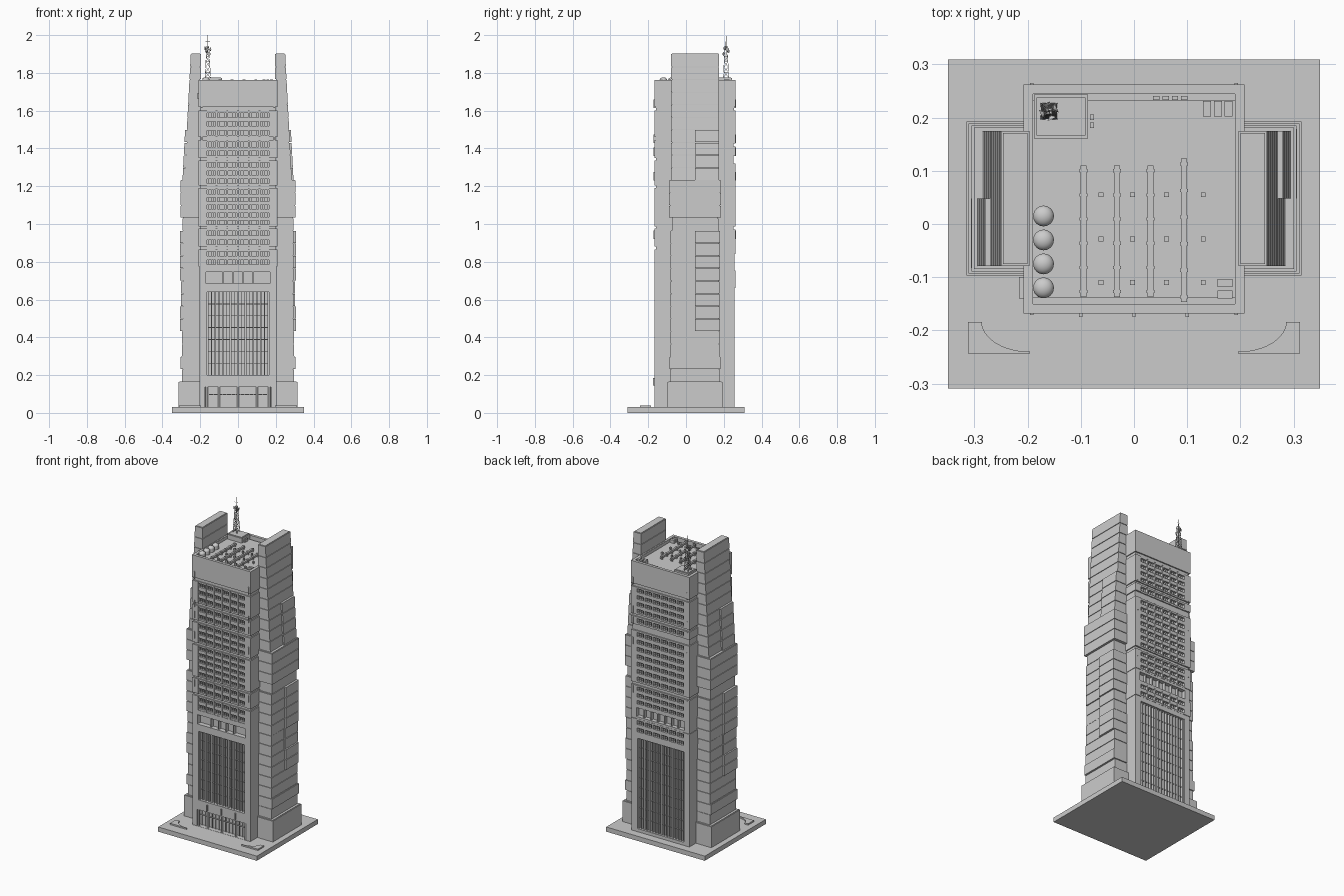
import bpy, bmesh, math
from mathutils import Vector, Matrix

if "Cube" in bpy.data.objects:
    bpy.data.objects.remove(bpy.data.objects["Cube"])

FACE = {-1: -0.168, 1: 0.262}      # facade planes: front, back


def finish(bm, name, smooth=False):
    bmesh.ops.recalc_face_normals(bm, faces=bm.faces)
    me = bpy.data.meshes.new(name)
    bm.to_mesh(me)
    bm.free()
    ob = bpy.data.objects.new(name, me)
    bpy.context.collection.objects.link(ob)
    if smooth:
        bpy.context.view_layer.objects.active = ob
        ob.select_set(True)
        bpy.ops.object.shade_smooth_by_angle()
        ob.select_set(False)
    return ob


def box(bm, x0, x1, y0, y1, z0, z1, x1_top=None):
    # box whose outer x face may lean
    t = x1 if x1_top is None else x1_top
    v = [bm.verts.new(p) for p in (
        (x0, y0, z0), (x1, y0, z0), (x1, y1, z0), (x0, y1, z0),
        (x0, y0, z1), (t, y0, z1), (t, y1, z1), (x0, y1, z1))]
    for f in ((0, 3, 2, 1), (4, 5, 6, 7), (0, 1, 5, 4), (1, 2, 6, 5), (2, 3, 7, 6), (3, 0, 4, 7)):
        bm.faces.new([v[i] for i in f])


def panel(bm, s, x0, x1, z0, z1, d0=0.0, d1=0.032):
    # box on facade s, from depth d0 to d1 behind the facade plane
    a, b = FACE[s] - s * d0, FACE[s] - s * d1
    box(bm, x0, x1, min(a, b), max(a, b), z0, z1)


def rod(bm, p, q, r, n=4, r2=None):
    p, q = Vector(p), Vector(q)
    d = q - p
    m = Matrix.Translation((p + q) / 2) @ d.to_track_quat('Z', 'Y').to_matrix().to_4x4()
    bmesh.ops.create_cone(bm, cap_ends=True, segments=n, radius1=r, radius2=r if r2 is None else r2,
                          depth=d.length, matrix=m)


def corners(bm, s, z0, z1, inner=0.17, outer=0.208, d=0.0):
    panel(bm, s, inner, outer, z0, z1, d, 0.1)
    panel(bm, s, -outer, -inner, z0, z1, d, 0.1)


# base plate and tower core
bm = bmesh.new()
box(bm, -0.35, 0.35, -0.309, 0.309, 0, 0.03)
finish(bm, "base_plate")
bm = bmesh.new()
box(bm, -0.198, 0.198, FACE[-1] + 0.03, FACE[1] - 0.03, 0.03, 1.742)
finish(bm, "tower_core")

# crown: plain band and parapet ring
bm = bmesh.new()
for s in (-1, 1):
    panel(bm, s, -0.208, 0.208, 1.62, 1.762, 0, 0.018)
    box(bm, min(s * 0.19, s * 0.208), max(s * 0.19, s * 0.208), FACE[-1] + 0.018, FACE[1] - 0.018, 1.62, 1.762)
    panel(bm, s, -0.202, 0.202, 1.6, 1.62, 0.008, 0.1)
finish(bm, "roof_parapet")


def windows(bm, s, z0, z1, rows, bays=6):
    # window group: corner blocks, spandrels, bay piers and thin mullions
    corners(bm, s, z0, z1)
    h = (z1 - z0) / rows
    for i in range(rows + 1):
        zc = z0 + i * h
        panel(bm, s, -0.172, 0.172, max(z0, zc - h * 0.24), min(z1, zc + h * 0.24), 0.003)
    w = 0.34 / bays
    for i in range(bays + 1):
        xc = -0.17 + i * w
        panel(bm, s, xc - 0.005, xc + 0.005, z0, z1)
        if i < bays:
            for k in (1, 2, 3):
                xm = xc + k * w / 4
                panel(bm, s, xm - 0.001, xm + 0.001, z0, z1, 0.009)


GROUPS = {
    -1: [(0.775, 0.865, 2), (0.88, 0.975, 2), (0.988, 1.19, 5), (1.205, 1.335, 3), (1.35, 1.445, 2), (1.46, 1.6, 3)],
    1: [(0.66, 0.755, 2), (0.84, 0.97, 3), (0.988, 1.32, 7), (1.36, 1.41, 1), (1.425, 1.6, 4)]}
for s, label in ((-1, "front"), (1, "back")):
    bm = bmesh.new()
    prev = None
    for z0, z1, n in GROUPS[s]:
        windows(bm, s, z0, z1, n)
        if prev and z0 - prev < 0.05:      # recessed joint between groups
            panel(bm, s, -0.202, 0.202, prev, z0, 0.01, 0.1)
        prev = z1
    finish(bm, label + "_window_groups")


def opening(bm, s, z0, z1, a, b, half, d=0.0):
    # wall from z0 to z1 with an opening a..b
    panel(bm, s, -half - 0.002, half + 0.002, z0, a, d)
    panel(bm, s, -half - 0.002, half + 0.002, b, z1, d)
    corners(bm, s, z0, z1, half, 0.205, d)


def atrium(bm, s, z0, z1, half, fins):
    # tall glazing with fins and transoms
    for i in range(fins + 1):
        x = -half + 2 * half * i / fins
        w = 0.0045 if i % 2 == 0 else 0.002
        panel(bm, s, x - w, x + w, z0, z1, 0.012)
    n = round((z1 - z0) / 0.062)
    for i in range(1, n):
        z = z0 + (z1 - z0) * i / n
        panel(bm, s, -half, half, z - 0.002, z + 0.002, 0.02)


bm = bmesh.new()
opening(bm, -1, 0.66, 0.775, 0.685, 0.745, 0.17)
for x in (-0.08, -0.027, 0.027, 0.08):
    panel(bm, -1, x - 0.003, x + 0.003, 0.685, 0.745, 0.006)
opening(bm, -1, 0.165, 0.66, 0.2, 0.64, 0.163)
opening(bm, -1, 0.03, 0.165, 0.031, 0.137, 0.175)
finish(bm, "front_lower_wall")
bm = bmesh.new()
atrium(bm, -1, 0.2, 0.64, 0.16, 16)
finish(bm, "front_atrium_glazing")

bm = bmesh.new()
opening(bm, 1, 0.755, 0.84, 0.768, 0.825, 0.17, 0.004)
for i in range(1, 7):
    x = -0.17 + i * 0.34 / 7
    panel(bm, 1, x - 0.003, x + 0.003, 0.768, 0.825, 0.008)
opening(bm, 1, 0.03, 0.66, 0.05, 0.63, 0.165, 0.004)
finish(bm, "back_lower_wall")
bm = bmesh.new()
atrium(bm, 1, 0.05, 0.63, 0.163, 16)
finish(bm, "back_atrium_glazing")

# entrance columns, doors and wall lamps
bm = bmesh.new()
for x in (-0.165, -0.1, 0, 0.1, 0.165):
    rod(bm, (x, -0.161, 0.03), (x, -0.161, 0.138), 0.006, 16)
finish(bm, "entrance_columns", True)
bm = bmesh.new()
for i in range(14):
    x = -0.156 + i * 0.024
    panel(bm, -1, x - 0.0015, x + 0.0015, 0.03, 0.137, 0.024)
panel(bm, -1, -0.17, 0.17, 0.095, 0.099, 0.022)
for x in (-0.1, 0, 0.1):
    panel(bm, -1, x - 0.003, x + 0.003, 0.145, 0.185, -0.007, 0.003)
finish(bm, "entrance_doors_and_lamps")

# narrow corner vents
bm = bmesh.new()
for z in (0.92, 1.23, 1.36, 1.43, 1.615):
    for x in (-0.192, 0.192):
        for s in (-1, 1):
            panel(bm, s, x - 0.003, x + 0.003, z, z + 0.045, -0.003, 0.01)
box(bm, -0.216, -0.205, -0.14, -0.1, 1.665, 1.69)
finish(bm, "corner_vents")


# stacked stone slabs of the side wings: (slabs, outer x front half, outer x back half, y grow)
LEVELS = [(3, .305, .305, .01), (1, .295, .295, -.004), (4, .296, .306, .004), (2, .293, .301, .002),
          (2, .296, .306, .004), (2, .297, .297, .004), (1, .304, .304, .008), (1, .296, .296, .005)]


def wing(name):
    bm = bmesh.new()
    yc, h = 0.048, 1 / 15

    def slab(z0, z1, xf, xb, ya, lean=0.0):
        y0, y1, g = yc - 0.127 - ya, yc + 0.127 + ya, 0.0035
        box(bm, 0.196, xf, y0, yc, z0, z1 - g, xf - lean)
        box(bm, 0.196, xb, yc, y1, z0, z1 - g, xb - lean)
        box(bm, 0.2, min(xf, xb) - lean - 0.004, y0 + 0.004, y1 - 0.004, z1 - g, z1)
    for k in range(10):                    # leaning upper slabs
        z1 = 1.9 - k * h
        xo = 0.25 + 0.0035 * (k + 1)
        slab(z1 - h, z1 + (0.0035 if k == 0 else 0), xo, xo + (0.009 if k >= 6 else 0), 0, 0.0035)
    z1 = 1.9 - 10 * h
    for n, xf, xb, ya in LEVELS:
        for _ in range(n):
            slab(z1 - h, z1, xf, xb, ya)
            z1 -= h
    slab(0.03, z1, 0.315, 0.315, 0.018)
    return finish(bm, name)


wing("right_wing")
left = wing("left_wing")
left.matrix_world = Matrix.Translation((0, 0.096, 0)) @ Matrix.Rotation(math.pi, 4, 'Z')

# curved planters at the front plaza corners
for s, label in ((1, "right"), (-1, "left")):
    bm = bmesh.new()
    pts = [(0.312, -0.243), (0.312, -0.184), (0.286, -0.184)]
    for i in range(1, 13):
        a = math.pi / 2 * i / 12
        pts.append((0.195 + 0.091 * math.cos(a), -0.184 - 0.056 * math.sin(a)))
    pts.append((0.195, -0.243))
    f = bm.faces.new([bm.verts.new((s * x, y, 0.03)) for x, y in pts])
    top = bmesh.ops.extrude_face_region(bm, geom=[f])["geom"]
    bmesh.ops.translate(bm, vec=(0, 0, 0.009), verts=[v for v in top if isinstance(v, bmesh.types.BMVert)])
    finish(bm, label + "_planter")

# roof: long ducts, vents, machine boxes
bm = bmesh.new()
for x, y0, y1 in ((-0.095, -0.137, 0.11), (-0.032, -0.137, 0.11), (0.031, -0.137, 0.11), (0.094, -0.147, 0.123)):
    box(bm, x - 0.006, x + 0.006, y0, y1, 1.75, 1.762)
    for i in range(6):
        y = y0 + 0.01 + i * (y1 - y0 - 0.02) / 5
        box(bm, x - 0.0075, x + 0.0075, y - 0.003, y + 0.003, 1.74, 1.764)
finish(bm, "roof_ducts")
bm = bmesh.new()
for x in (-0.062, -0.003, 0.061, 0.13):
    for y in (0.055, -0.028, -0.11):
        box(bm, x - 0.0045, x + 0.0045, y - 0.0045, y + 0.0045, 1.74, 1.757)
for i in range(4):
    box(bm, 0.036 + i * 0.0175, 0.048 + i * 0.0175, 0.233, 0.241, 1.74, 1.758)
for i in range(3):
    box(bm, 0.13 + i * 0.02, 0.145 + i * 0.02, 0.202, 0.231, 1.74, 1.766)
for y in (-0.14, -0.118):
    box(bm, 0.157, 0.185, y, y + 0.015, 1.74, 1.762)
for y in (0.18, 0.195):
    box(bm, -0.083, -0.075, y, y + 0.011, 1.74, 1.76)
finish(bm, "roof_machines")

# domed tanks
bm = bmesh.new()
for y in (-0.12, -0.075, -0.03, 0.015):
    rod(bm, (-0.17, y, 1.74), (-0.17, y, 1.762), 0.0195, 24)
    bmesh.ops.create_uvsphere(bm, u_segments=24, v_segments=12, radius=0.0195,
                              matrix=Matrix.Translation((-0.17, y, 1.762)) @ Matrix.Diagonal((1, 1, 0.75, 1)))
finish(bm, "roof_tanks", True)

# penthouse under the mast
bm = bmesh.new()
box(bm, -0.188, -0.086, 0.161, 0.243, 1.74, 1.772)
box(bm, -0.183, -0.091, 0.166, 0.238, 1.772, 1.776)
finish(bm, "penthouse")

# lattice mast with dishes
bm = bmesh.new()
cx, cy = -0.16, 0.212


def leg(i, t):
    r = 0.016 * (1 - t) + 0.006 * t
    a = math.pi / 4 + i * math.pi / 2
    return (cx + r * 1.3 * math.cos(a), cy + r * 1.3 * math.sin(a), 1.776 + 0.165 * t)


for i in range(4):
    rod(bm, leg(i, 0), leg(i, 1), 0.0016)
    for k in range(6):
        t0, t1 = k / 6, (k + 1) / 6
        rod(bm, leg(i, t1), leg(i + 1, t1), 0.001)
        rod(bm, leg(i, t0), leg(i + 1, t1), 0.0009)
        rod(bm, leg(i + 1, t0), leg(i, t1), 0.0009)
rod(bm, (cx, cy, 1.93), (cx, cy, 2.0), 0.0022, 8, 0.001)
rod(bm, (cx - 0.012, cy, 1.965), (cx + 0.012, cy, 1.965), 0.001)
finish(bm, "mast_lattice")
bm = bmesh.new()
for i, z in enumerate((1.925, 1.915, 1.93, 1.9)):
    a = i * math.pi / 2 + 0.4
    d = Vector((math.cos(a), math.sin(a), 0))
    c = Vector((cx, cy, z))
    rod(bm, c, c + d * 0.012, 0.0012)
    rod(bm, c + d * 0.01, c + d * 0.016, 0.003, 16, 0.0095)
finish(bm, "mast_dishes", True)
